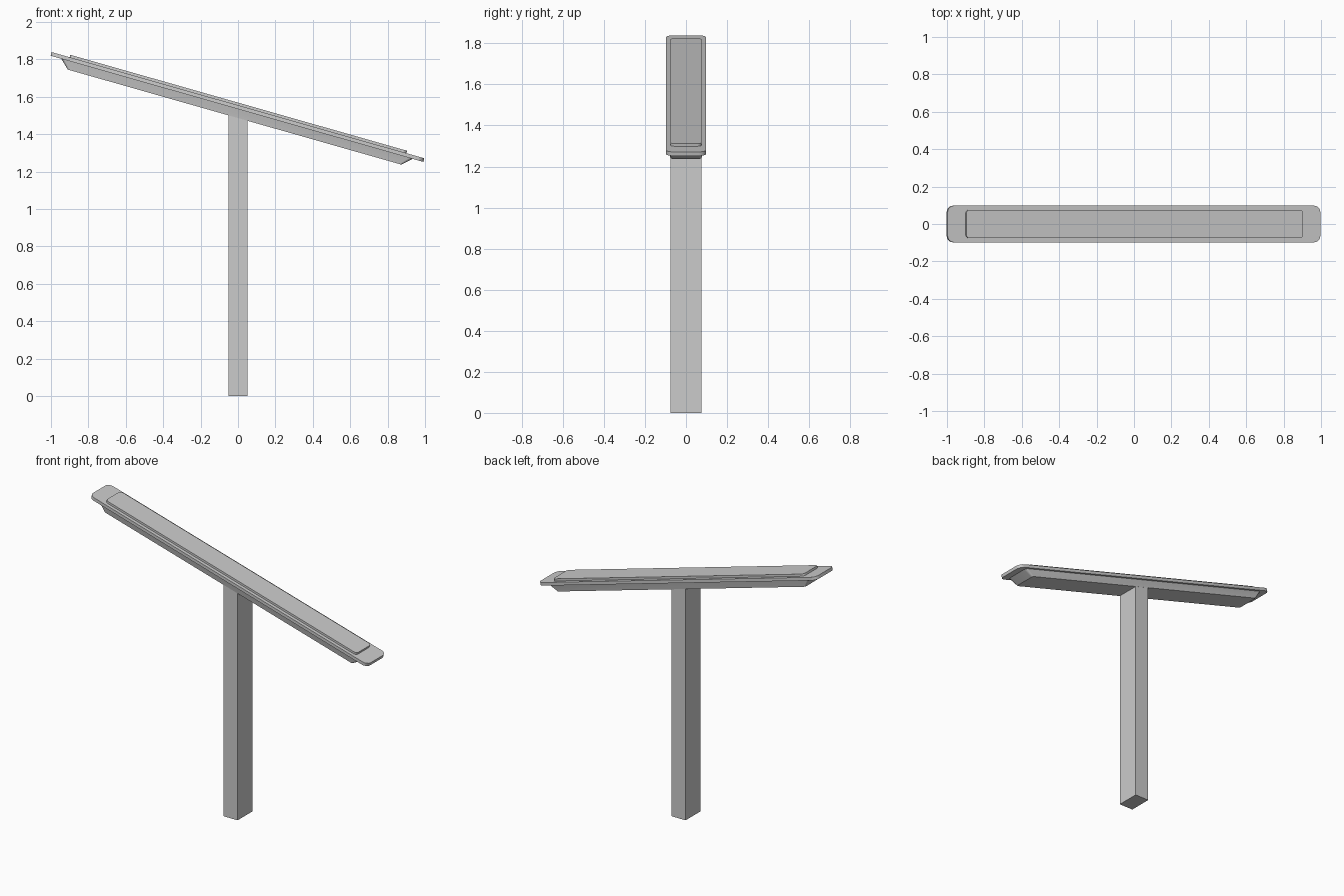
import bpy, bmesh, math
from mathutils import Matrix

if "Cube" in bpy.data.objects:
    bpy.data.objects.remove(bpy.data.objects["Cube"])

TILT = math.radians(15.9)
PLACE = Matrix.Translation((0, 0, 1.555)) @ Matrix.Rotation(TILT, 4, 'Y')


def make_object(name, bm, matrix):
    bmesh.ops.recalc_face_normals(bm, faces=bm.faces)
    bm.transform(matrix)
    me = bpy.data.meshes.new(name)
    bm.to_mesh(me)
    bm.free()
    ob = bpy.data.objects.new(name, me)
    bpy.context.collection.objects.link(ob)
    bpy.context.view_layer.objects.active = ob
    for o in bpy.context.selected_objects:
        o.select_set(False)
    ob.select_set(True)
    bpy.ops.object.shade_smooth_by_angle(angle=math.radians(30))
    return ob


def outline(hx, hy, r, seg=6):
    """Rounded rectangle, counter-clockwise."""
    pts = []
    for i, (sx, sy) in enumerate([(1, 1), (-1, 1), (-1, -1), (1, -1)]):
        for k in range(seg + 1):
            a = math.pi / 2 * (i + k / seg)
            pts.append((sx * (hx - r) + r * math.cos(a),
                        sy * (hy - r) + r * math.sin(a)))
    return pts


def rounded_slab(name, lower, upper):
    """Loft two rounded rectangles given as (half x, half y, radius, z)."""
    bm = bmesh.new()
    rings = [[bm.verts.new((x, y, z)) for x, y in outline(hx, hy, r)]
             for hx, hy, r, z in (lower, upper)]
    n = len(rings[0])
    for i in range(n):
        j = (i + 1) % n
        bm.faces.new((rings[0][i], rings[0][j], rings[1][j], rings[1][i]))
    bm.faces.new(rings[0][::-1])
    bm.faces.new(rings[1])
    return make_object(name, bm, PLACE)


# Tilted head: rim plate, raised panel on top, tapered housing below
rounded_slab("rim_plate", (1.036, 0.098, 0.036, -0.02), (1.036, 0.098, 0.036, 0))
rounded_slab("top_panel", (0.936, 0.076, 0.02, -0.005), (0.936, 0.076, 0.02, 0.0135))
rounded_slab("under_housing", (0.927, 0.076, 0.012, -0.066), (0.982, 0.084, 0.02, -0.015))

# Square post, its top cut to the slope of the housing
bm = bmesh.new()
bmesh.ops.create_cube(bm, size=1)
for v in bm.verts:
    v.co.x *= 0.10
    v.co.y *= 0.151
    v.co.z = 1.492 - v.co.x * math.tan(TILT) if v.co.z > 0 else 0
make_object("post", bm, Matrix.Identity(4))
